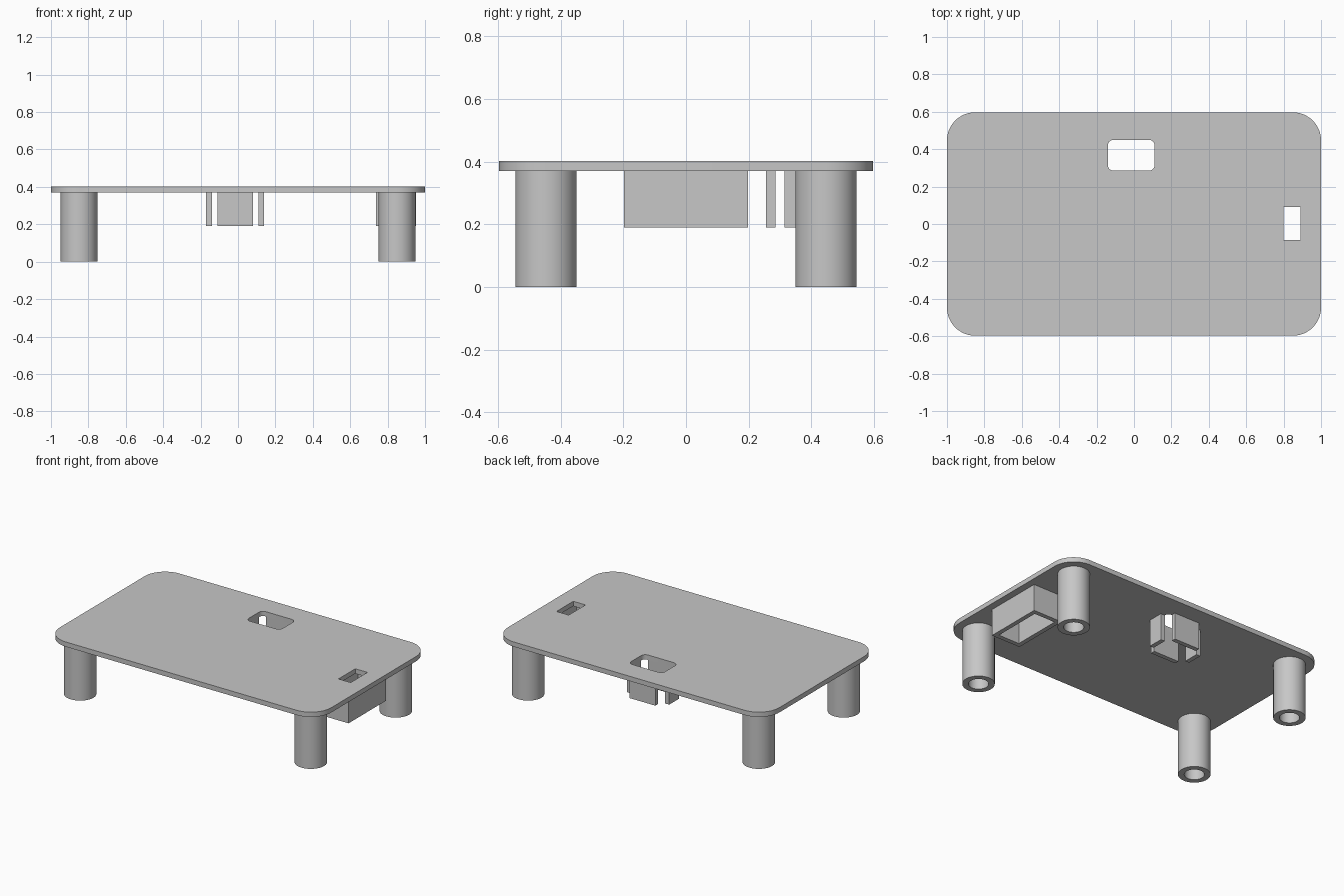
import bpy
import bmesh
from math import cos, sin, pi, radians

if "Cube" in bpy.data.objects:
    bpy.data.objects.remove(bpy.data.objects["Cube"])

GREY = (0.57, 0.57, 0.57, 1.0)
grey = bpy.data.materials.new("plain_grey")
grey.use_nodes = True
grey.diffuse_color = GREY
grey.node_tree.nodes["Principled BSDF"].inputs["Base Color"].default_value = GREY

TOP, UNDERSIDE, WALL_BOTTOM = 0.402, 0.37, 0.19
WALL = 0.03


def rect(x0, x1, y0, y1, radius=0.0, steps=12):
    """Rectangle outline, with rounded corners when a radius is given."""
    if not radius:
        return [(x0, y0), (x1, y0), (x1, y1), (x0, y1)]
    centres = [(x1 - radius, y1 - radius), (x0 + radius, y1 - radius),
               (x0 + radius, y0 + radius), (x1 - radius, y0 + radius)]
    return [(cx + radius * cos((q + i / steps) * pi / 2),
             cy + radius * sin((q + i / steps) * pi / 2))
            for q, (cx, cy) in enumerate(centres) for i in range(steps + 1)]


def circle(cx, cy, radius, sides=64):
    return [(cx + radius * cos(2 * pi * i / sides),
             cy + radius * sin(2 * pi * i / sides)) for i in range(sides)]


def extrude(name, outlines, z0, z1):
    """Solid from an outer outline and optional hole outlines."""
    curve = bpy.data.curves.new(name + "_profile", 'CURVE')
    curve.dimensions = '2D'
    curve.fill_mode = 'BOTH'
    curve.extrude = (z1 - z0) / 2
    for outline in outlines:
        spline = curve.splines.new('POLY')
        spline.points.add(len(outline) - 1)
        for point, (x, y) in zip(spline.points, outline):
            point.co = (x, y, 0, 1)
        spline.use_cyclic_u = True
    helper = bpy.data.objects.new(name + "_helper", curve)
    bpy.context.collection.objects.link(helper)
    bpy.context.view_layer.update()
    evaluated = helper.evaluated_get(bpy.context.evaluated_depsgraph_get())
    mesh = bpy.data.meshes.new_from_object(evaluated)
    bpy.data.objects.remove(helper)
    bpy.data.curves.remove(curve)

    # Weld caps to sides and place at height
    bm = bmesh.new()
    bm.from_mesh(mesh)
    bmesh.ops.remove_doubles(bm, verts=bm.verts, dist=0.0001)
    bmesh.ops.translate(bm, verts=bm.verts, vec=(0, 0, (z0 + z1) / 2))
    bmesh.ops.recalc_face_normals(bm, faces=bm.faces)
    bm.to_mesh(mesh)
    bm.free()
    mesh.name = name
    mesh.materials.clear()
    mesh.materials.append(grey)
    obj = bpy.data.objects.new(name, mesh)
    bpy.context.collection.objects.link(obj)
    bpy.ops.object.select_all(action='DESELECT')
    obj.select_set(True)
    bpy.context.view_layer.objects.active = obj
    bpy.ops.object.shade_smooth_by_angle(angle=radians(30))
    return obj


# Cover plate with its two openings
hx0, hx1, hy0, hy1 = -0.14, 0.11, 0.285, 0.45
extrude("cover_plate", [rect(-1, 1, -0.597, 0.597, 0.15),
                        rect(hx0, hx1, hy0, hy1, 0.03, 6),
                        rect(0.80, 0.89, -0.085, 0.092)], UNDERSIDE, TOP)

# Hollow corner legs
for side, x in (("left", 0.85), ("right", -0.85)):
    for end, y in (("front", -0.447), ("back", 0.447)):
        extrude(f"{end}_{side}_leg",
                [circle(x, y, 0.098), circle(x, y, 0.061)], 0, UNDERSIDE)

# Open-bottomed housing under the small opening
bx0, bx1, by = 0.737, 0.953, 0.198
extrude("side_housing", [rect(bx0, bx1, -by, by),
                         rect(bx0 + WALL, bx1 - WALL, -by + WALL, by - WALL)],
        WALL_BOTTOM, UNDERSIDE)

# Four separate guide walls around the large opening
gap = 0.03
for name, box in {
    "front_guide_wall": (hx0 + gap, hx1 - gap, hy0 - WALL, hy0),
    "back_guide_wall": (hx0 + gap, hx1 - gap, hy1, hy1 + WALL),
    "right_guide_wall": (hx0 - WALL, hx0, hy0 + gap, hy1 - gap),
    "left_guide_wall": (hx1, hx1 + WALL, hy0 + gap, hy1 - gap),
}.items():
    extrude(name, [rect(*box)], WALL_BOTTOM, UNDERSIDE)
